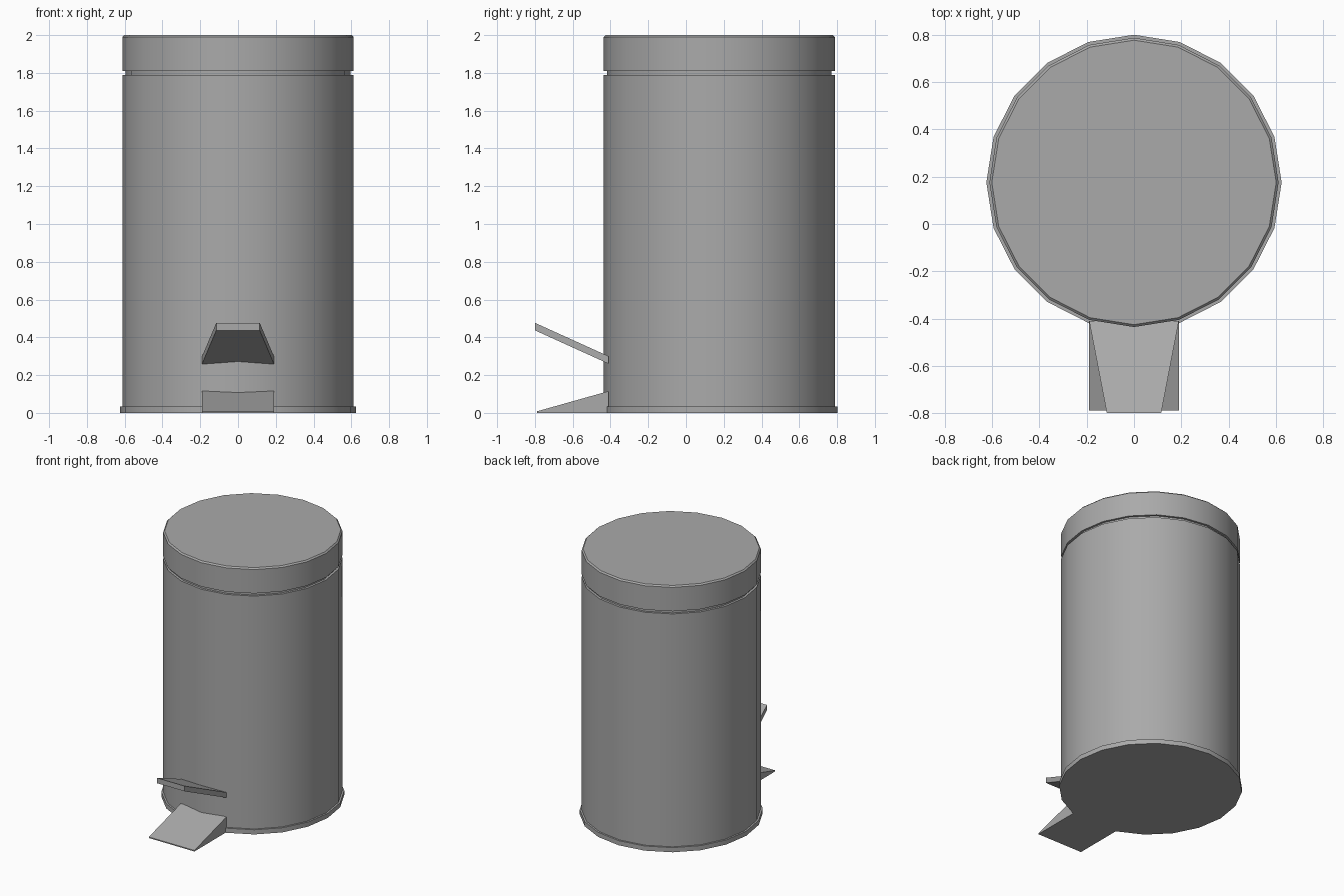
import bpy, bmesh, math

cube = bpy.data.objects.get("Cube")
if cube:
    bpy.data.objects.remove(cube)

SIDES, CENTRE_Y = 20, 0.176

# Single grey metal
grey = bpy.data.materials.new("grey_metal")
grey.use_nodes = True
COLOUR = (0.4, 0.4, 0.4, 1)
grey.diffuse_color = COLOUR
grey.node_tree.nodes["Principled BSDF"].inputs["Base Color"].default_value = COLOUR


def finish(name, bm, smooth=False):
    bmesh.ops.recalc_face_normals(bm, faces=bm.faces)
    mesh = bpy.data.meshes.new(name)
    bm.to_mesh(mesh)
    bm.free()
    mesh.materials.append(grey)
    ob = bpy.data.objects.new(name, mesh)
    bpy.context.collection.objects.link(ob)
    if smooth:
        bpy.ops.object.select_all(action="DESELECT")
        ob.select_set(True)
        bpy.context.view_layer.objects.active = ob
        bpy.ops.object.shade_smooth_by_angle(angle=math.radians(30))
    return ob


def turned(name, profile, skip_front=False):
    """Stack polygon rings from (radius, height) pairs and cap both ends."""
    bm = bmesh.new()
    steps = [i for i in range(SIDES) if not (skip_front and i == SIDES * 3 // 4)]
    rings = []
    for r, z in profile:
        angles = [math.tau * i / SIDES for i in steps]
        rings.append([bm.verts.new((r * math.cos(a), CENTRE_Y + r * math.sin(a), z))
                      for a in angles])
    for low, high in zip(rings, rings[1:]):
        for i in range(len(steps)):
            j = (i + 1) % len(steps)
            bm.faces.new((low[i], low[j], high[j], high[i]))
    bm.faces.new(rings[0])
    bm.faces.new(rings[-1])
    return finish(name, bm, True)


def slab(name, back, front):
    """Six-sided block between two upright ends: (half width, y, low z, high z)."""
    bm = bmesh.new()
    ends = []
    for w, y, low, high in (back, front):
        ends.append([bm.verts.new(p) for p in
                     ((-w, y, low), (w, y, low), (w, y, high), (-w, y, high))])
    for i in range(4):
        j = (i + 1) % 4
        bm.faces.new((ends[0][i], ends[0][j], ends[1][j], ends[1][i]))
    for end in ends:
        bm.faces.new(end)
    return finish(name, bm)


# Bin body with a narrow neck under the lid
turned("body", [(0.612, 0.03), (0.612, 1.79), (0.595, 1.79), (0.595, 1.815)])

# Lid with a small chamfer round the top
turned("lid", [(0.612, 1.81), (0.612, 1.99), (0.602, 2.0)])

# Base rim, flattened at the front where the foot joins
turned("base_rim", [(0.625, 0), (0.625, 0.035)], skip_front=True)

# Wedge foot and the raised pedal above it
slab("foot", (0.19, -0.41, 0, 0.115), (0.19, -0.79, 0, 0.008))
slab("pedal", (0.19, -0.41, 0.26, 0.3), (0.115, -0.8, 0.437, 0.477))
